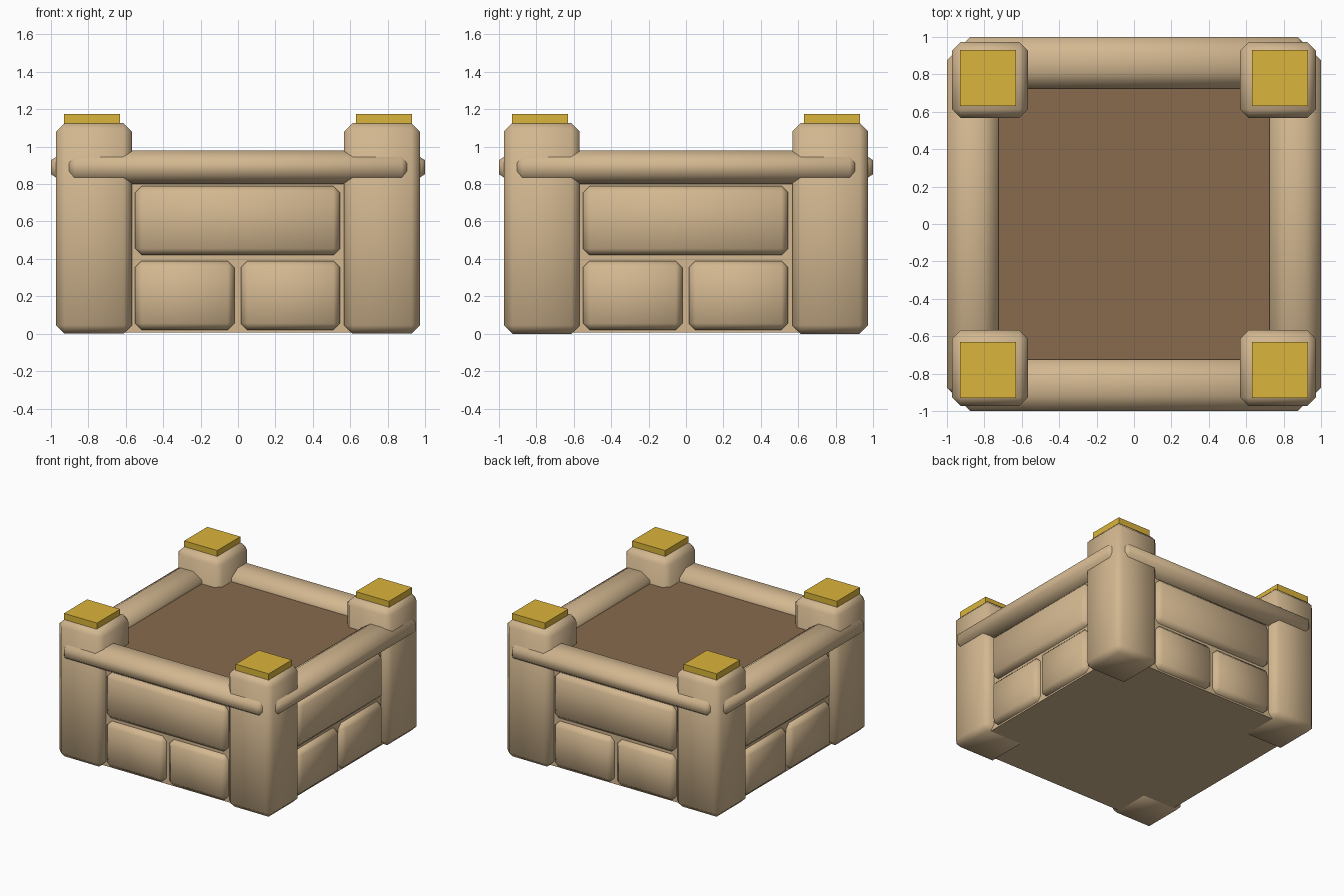
import bpy
import bmesh
from math import cos, pi
from mathutils import Matrix, Vector

old = bpy.data.objects.get("Cube")
if old:
    bpy.data.objects.remove(old, do_unlink=True)


def material(name, rgb):
    m = bpy.data.materials.new(name)
    m.diffuse_color = (*rgb, 1)
    m.use_nodes = True
    m.node_tree.nodes["Principled BSDF"].inputs["Base Color"].default_value = (*rgb, 1)
    return m


TAN = material("sandstone", (0.65, 0.475, 0.28))
BROWN = material("dark earth", (0.246, 0.145, 0.075))
GOLD = material("gold", (0.71, 0.46, 0.045))


def finish(bm, name, mats, turn, smooth):
    bm.transform(Matrix.Rotation(turn * pi / 2, 4, "Z"))
    mesh = bpy.data.meshes.new(name)
    bm.to_mesh(mesh)
    bm.free()
    for m in mats:
        mesh.materials.append(m)
    for p in mesh.polygons:
        p.use_smooth = smooth
    obj = bpy.data.objects.new(name, mesh)
    bpy.context.collection.objects.link(obj)
    return obj


def block(name, low, high, mats, bevel=0.0, turn=0):
    """Box between two corners, with soft chamfered edges when bevel is set."""
    low, high = Vector(low), Vector(high)
    bm = bmesh.new()
    bmesh.ops.create_cube(bm, size=1)
    bmesh.ops.scale(bm, vec=high - low, verts=bm.verts)
    bmesh.ops.translate(bm, vec=(low + high) / 2, verts=bm.verts)
    if bevel:
        bmesh.ops.bevel(bm, geom=bm.edges[:], offset=bevel, segments=1, affect="EDGES")
    return finish(bm, name, mats, turn, bevel > 0)


def rail(name, turn):
    """Flattened eight-sided log along the front edge, with chamfered ends."""
    bm = bmesh.new()
    radius = 1 / cos(pi / 8)
    bmesh.ops.create_cone(bm, cap_ends=True, segments=8, radius1=radius, radius2=radius,
                          depth=1.81, matrix=Matrix.Rotation(pi / 8, 4, "Z"))
    caps = [e for e in bm.edges if abs(e.verts[0].co.z - e.verts[1].co.z) < 0.01]
    bmesh.ops.transform(bm, matrix=Matrix.Rotation(pi / 2, 4, "Y"), verts=bm.verts)
    bmesh.ops.scale(bm, vec=(1, 0.1375, 0.09), verts=bm.verts)
    bmesh.ops.bevel(bm, geom=caps, offset=0.03, segments=1, affect="EDGES")
    bmesh.ops.translate(bm, vec=(0, -0.8625, 0.89), verts=bm.verts)
    return finish(bm, name, [TAN], turn, True)


# Core: sandstone block with an earth floor on top
core = block("core", (-0.9, -0.9, 0.006), (0.9, 0.9, 0.9), [TAN, BROWN])
for p in core.data.polygons:
    p.material_index = 1 if p.normal.z > 0.5 else 0

# Each side: wall stones, rail, corner post and gold cap
for turn, side in enumerate(("front", "left", "back", "right")):
    for part, x0, x1, z0, z1 in (("upper_stone", -0.55, 0.545, 0.42, 0.79),
                                 ("lower_stone_a", -0.55, -0.02, 0.02, 0.39),
                                 ("lower_stone_b", 0.015, 0.545, 0.02, 0.39)):
        block(f"{side}_{part}", (x0, -0.947, z0), (x1, -0.6, z1), [TAN], 0.035, turn)
    rail(f"{side}_rail", turn)
    block(f"{side}_corner_post", (-0.972, -0.972, 0), (-0.568, -0.568, 1.127),
          [TAN], 0.045, turn)
    block(f"{side}_post_cap", (-0.93, -0.93, 1.1), (-0.63, -0.63, 1.175), [GOLD], 0, turn)
